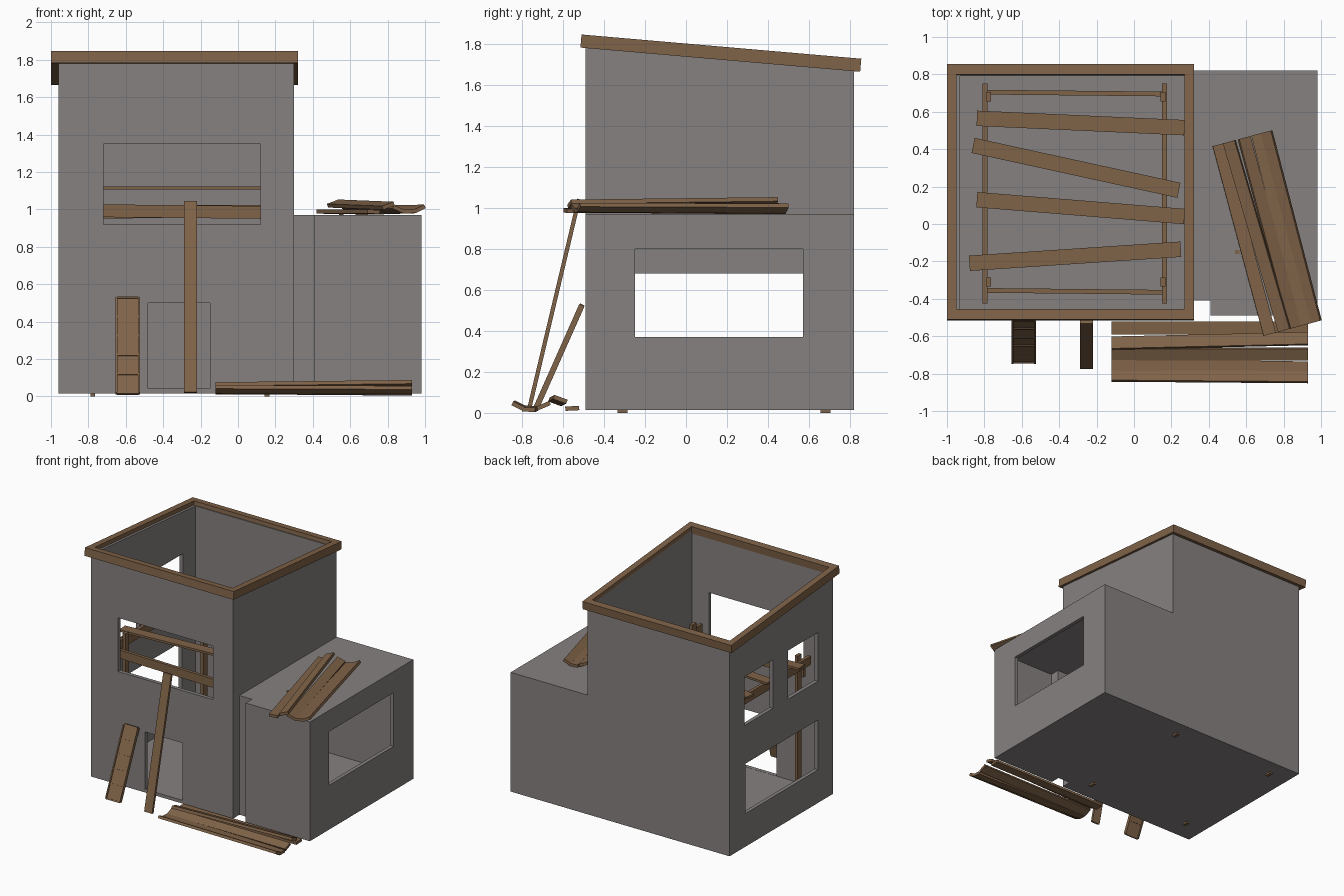
import bpy, math
from mathutils import Vector, Matrix

if "Cube" in bpy.data.objects:
    bpy.data.objects.remove(bpy.data.objects["Cube"])


def material(name, rgb):
    m = bpy.data.materials.new(name)
    m.diffuse_color = (*rgb, 1)
    m.use_nodes = True
    m.node_tree.nodes["Principled BSDF"].inputs["Base Color"].default_value = m.diffuse_color
    return m


GREY = material("grey plaster", (0.235, 0.220, 0.215))
WOOD = material("brown wood", (0.215, 0.125, 0.065))


def mesh_object(name, verts, faces, mat):
    me = bpy.data.meshes.new(name)
    me.from_pydata([tuple(v) for v in verts], [], faces)
    me.materials.append(mat)
    ob = bpy.data.objects.new(name, me)
    bpy.context.collection.objects.link(ob)
    return ob


def box(name, x0, x1, y0, y1, z0, z1, mat=WOOD, matrix=None):
    v = [Vector((x, y, z)) for x in (x0, x1) for y in (y0, y1) for z in (z0, z1)]
    if matrix:
        v = [matrix @ p for p in v]
    f = [(0, 1, 3, 2), (4, 6, 7, 5), (0, 4, 5, 1), (2, 3, 7, 6), (0, 2, 6, 4), (1, 5, 7, 3)]
    return mesh_object(name, v, f, mat)


def extrude_y(name, prof, y0, y1, mat):
    n = len(prof)
    v = [(x, y0, z) for x, z in prof] + [(x, y1, z) for x, z in prof]
    f = [tuple(range(n)), tuple(range(2 * n - 1, n - 1, -1))]
    f += [(i, i + n, (i + 1) % n + n, (i + 1) % n) for i in range(n)]
    return mesh_object(name, v, f, mat)


def board(name, p0, p1, width, thick, roll=0.0, base=None):
    # Plank running from p0 to p1, rolled about its own length
    p0, p1 = Vector(p0), Vector(p1)
    d = p1 - p0
    rot = d.to_track_quat('X', 'Z').to_matrix().to_4x4()
    m = Matrix.Translation((p0 + p1) / 2) @ rot @ Matrix.Rotation(roll, 4, 'X')
    if base:
        m = base @ m
    h = d.length / 2
    return box(name, -h, h, -width / 2, width / 2, -thick / 2, thick / 2, WOOD, m)


# Building shell: tower and low annex in one profile
house = extrude_y("building_walls", [(-.96, .015), (.98, .015), (.98, .97), (.30, .97),
                                     (.30, 2), (-.96, 2)], -.49, .82, GREY)
slope = Matrix.Translation((0, .17, 1.755)) @ Matrix.Rotation(math.atan(-.0865), 4, 'X')
cutters = [
    extrude_y("room_cutter", [(-.93, .04), (.95, .04), (.95, .94), (.27, .94),
                              (.27, 3), (-.93, 3)], -.46, .79, GREY),
    box("roof_cutter", -2, 2, -2, 2, 0, 1, GREY, slope),
    box("notch_cutter", .30, .41, -.6, -.41, -.1, 1.2, GREY),
    box("front_window_cutter", -.72, .12, -.6, -.4, .92, 1.35, GREY),
    box("door_cutter", -.48, -.15, -.6, -.4, .041, .50, GREY),
    box("annex_window_cutter", .9, 1.1, -.25, .57, .37, .80, GREY),
    box("left_low_window_cutter", -1.1, -.9, -.30, .62, .28, .68, GREY),
    box("left_window_cutter_a", -1.1, -.9, .27, .63, .99, 1.38, GREY),
    box("left_window_cutter_b", -1.1, -.9, -.30, .08, .99, 1.38, GREY),
]
bpy.context.view_layer.objects.active = house
for c in cutters:
    c.hide_render = True
    mod = house.modifiers.new("cut", 'BOOLEAN')
    mod.operation, mod.solver, mod.object = 'DIFFERENCE', 'EXACT', c
    bpy.ops.object.modifier_apply(modifier=mod.name)
for c in cutters:
    bpy.data.objects.remove(c)

# Walls around the recess between tower and annex
box("recess_back_wall", .27, .44, -.41, -.38, .02, .965, GREY)
box("recess_left_wall", .27, .30, -.475, -.40, .02, .965, GREY)
box("recess_right_wall", .41, .44, -.475, -.40, .02, .965, GREY)

# Sloping wooden trim around the tower top
for name, x0, x1, y0, y1 in (("front", -1, .32, -.685, -.63), ("back", -1, .32, .63, .685),
                             ("left", -1, -.95, -.63, .63), ("right", .27, .32, -.63, .63)):
    box(name + "_roof_trim", x0, x1, y0, y1, -.032, .032, WOOD, slope)

# Inner timber frame: posts poke just through the floor
for x in (-.777, .155):
    for y in (-.31, .68):
        box("floor_post", x - .0125, x + .0125, y - .025, y + .025, 0, 1.15)
for x in (-.797, .163):
    box("long_joist", x - .0125, x + .0125, -.425, .75, 1.035, 1.105)
for y, z0, z1 in ((-.355, .993, .983), (.705, .985, .99)):
    board("cross_joist", (-.80, y, z0), (.165, y - .01, z1), .025, .068)

# Loose planks left of the upper floor
for a, b in (((-.84, .565), (.27, .515)), ((-.86, .42), (.24, .18)),
             ((-.84, .13), (.27, .04)), ((-.88, -.21), (.25, -.135))):
    board("upper_floor_plank", (*a, 1.114), (*b, 1.114), .082, .017)

# Prop leaning on the front window
board("leaning_prop", (-.255, -.765, .02), (-.255, -.522, 1.043), .07, .02)

# Slatted ladder leaning on the front wall
foot, head = Vector((-.59, -.735, .015)), Vector((-.59, -.508, .525))
board("ladder_panel", foot, head, .12, .012)
for dx in (-.06, .06):
    off = Vector((dx, 0, 0))
    board("ladder_side", foot + off, head + off, .01, .028)
step = (head - foot) / 5
for i in range(6):
    p = foot + step * i
    s = step.normalized() * .005
    board("ladder_rung", p - s, p + s, .115, .022)

# Plank pile, used on the ground and on the annex roof
PILE = ((.125, .022, .068, .05, 0), (.055, .06, .068, -.35, .012),
        (-.015, .035, .068, .40, .0), (-.08, .02, .065, -.05, -.008),
        (-.135, .035, .062, -.45, -.004))


def pile(name, base):
    for y, z, w, roll, skew in PILE:
        board(name, (-.525, y - skew, z - skew / 2), (.525, y + skew, z + skew / 2),
              w, .021, roll, base)


pile("ground_plank", Matrix.Translation((.405, -.68, 0)))
pile("roof_plank", Matrix.Translation((.71, -.05, .965)) @ Matrix.Rotation(math.radians(105), 4, 'Z'))

# Small chip on the annex roof
box("roof_wood_chip", .54, .565, -.16, -.14, .965, .975)
